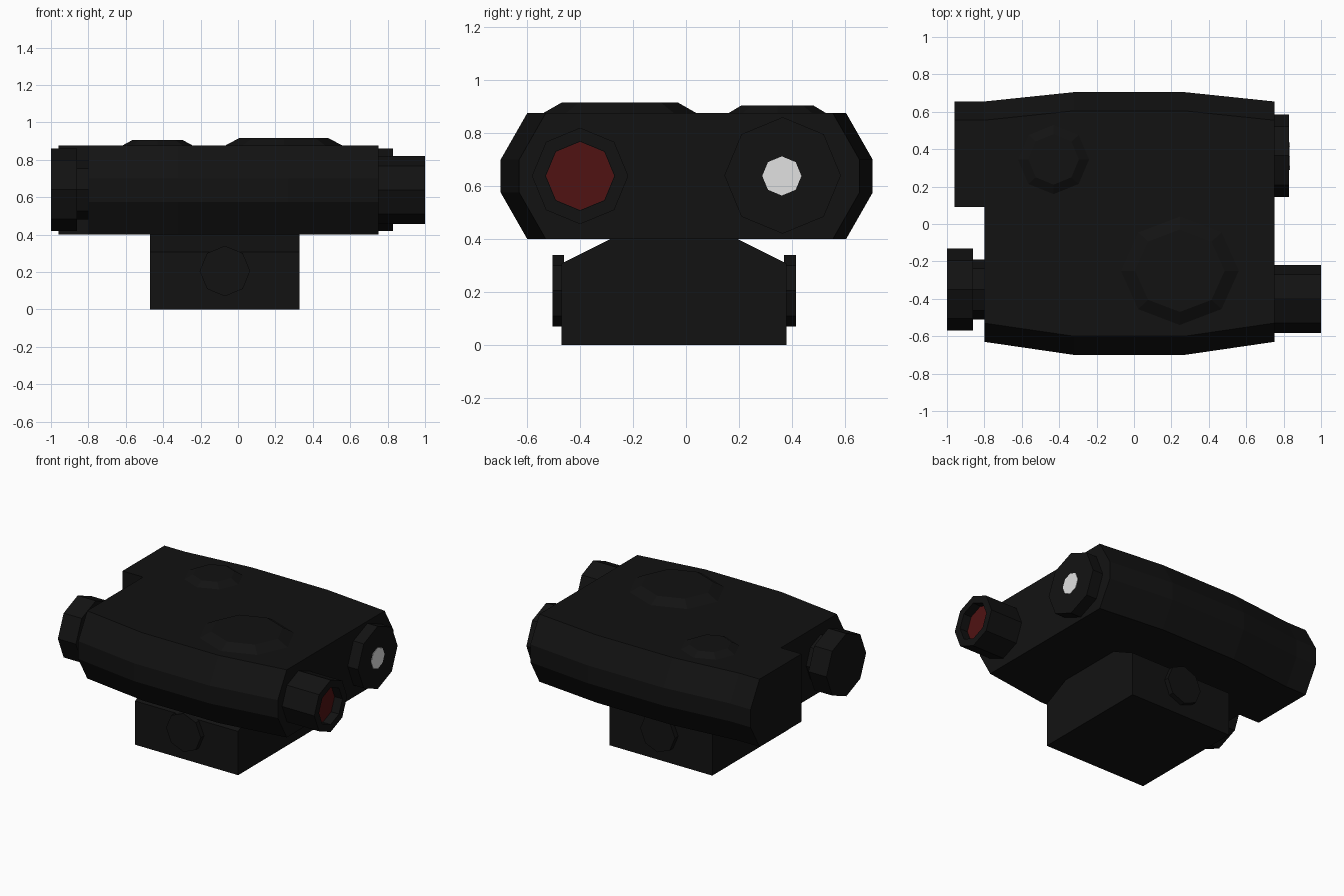
import bpy, bmesh, math
from mathutils import Vector

if "Cube" in bpy.data.objects:
    bpy.data.objects.remove(bpy.data.objects["Cube"])


def material(name, rgb):
    m = bpy.data.materials.new(name)
    m.use_nodes = True
    m.diffuse_color = (*rgb, 1)
    m.node_tree.nodes["Principled BSDF"].inputs["Base Color"].default_value = (*rgb, 1)
    return m


BLACK = material("matte_black", (0.006, 0.006, 0.006))
RED = material("dark_red_lens", (0.08, 0.006, 0.006))
WHITE = material("pale_lens", (0.75, 0.75, 0.75))


def loft(name, rings, mat=BLACK):
    """Skin a list of equally sized point rings and cap both ends."""
    bm = bmesh.new()
    loops = [[bm.verts.new(p) for p in ring] for ring in rings]
    n = len(loops[0])
    for a, b in zip(loops, loops[1:]):
        for i in range(n):
            j = (i + 1) % n
            bm.faces.new((a[i], a[j], b[j], b[i]))
    bm.faces.new(loops[0][::-1])
    bm.faces.new(loops[-1])
    bmesh.ops.recalc_face_normals(bm, faces=bm.faces)
    mesh = bpy.data.meshes.new(name)
    bm.to_mesh(mesh)
    bm.free()
    mesh.materials.append(mat)
    obj = bpy.data.objects.new(name, mesh)
    bpy.context.collection.objects.link(obj)
    return obj


def octagon(center, axis, r, r2=None):
    """Eight points around an axis, with corners on the other two axes."""
    pts = []
    for k in range(8):
        t = k * math.tau / 8
        u, v = r * math.cos(t), (r2 or r) * math.sin(t)
        off = {"x": (0, u, v), "y": (u, 0, v), "z": (u, v, 0)}[axis]
        pts.append(Vector(center) + Vector(off))
    return pts


def rod(name, y, z, r, x0, x1, mat=BLACK):
    return loft(name, [octagon((x, y, z), "x", r) for x in (x0, x1)], mat)


# Main housing: chamfered section, tapering towards both ends
Z_LOW, Z_HIGH, Z_A, Z_B, BEVEL = 0.40, 0.875, 0.575, 0.70, 0.10


def section(x, front, back):
    return [(x, front, Z_A), (x, front + BEVEL, Z_LOW), (x, back - BEVEL, Z_LOW),
            (x, back, Z_A), (x, back, Z_B), (x, back - BEVEL, Z_HIGH),
            (x, front + BEVEL, Z_HIGH), (x, front, Z_B)]


loft("housing", [section(-0.80, -0.63, 0.655), section(-0.32, -0.70, 0.705),
                 section(0.27, -0.70, 0.705), section(0.75, -0.63, 0.655)])

# Rear extension of the housing on the right end
loft("housing_extension", [
    [(x, 0.09, Z_LOW), (x, 0.555, Z_LOW), (x, 0.655, Z_A),
     (x, 0.655, Z_B), (x, 0.555, Z_HIGH), (x, 0.09, Z_HIGH)] for x in (-0.96, -0.80)])

# Mounting block with sloped shoulders
loft("mount_block", [
    [(x, -0.47, 0), (x, 0.38, 0), (x, 0.38, 0.307), (x, 0.19, 0.402),
     (x, -0.28, 0.402), (x, -0.47, 0.307)] for x in (-0.47, 0.33)])

# Clamp bolts on both sides of the mount
for name, y0, y1 in (("front_bolt", -0.505, -0.46), ("back_bolt", 0.37, 0.415)):
    loft(name, [octagon((-0.07, y, 0.205), "y", 0.135) for y in (y0, y1)])

# Raised buttons on the top
for name, c, base, top, h in (
        ("small_button", (-0.43, 0.345), (0.19, 0.185), (0.135, 0.135), 0.905),
        ("large_button", (0.245, -0.25), (0.315, 0.29), (0.24, 0.22), 0.915)):
    loft(name, [octagon((*c, 0.87), "z", *base), octagon((*c, Z_HIGH), "z", *base),
                octagon((*c, h), "z", *top)])

# Adjustment knob on the right end
rod("knob_neck", -0.35, 0.64, 0.16, -0.87, -0.79)
rod("knob", -0.35, 0.64, 0.22, -1.0, -0.86)

# Emitter tube with a recessed bore and red lens
EY, EZ = -0.40, 0.638
loft("emitter_tube", [octagon((x, EY, EZ), "x", r) for x, r in
                      ((0.74, 0.182), (1.0, 0.182), (1.0, 0.13), (0.935, 0.13))])
rod("red_lens", EY, EZ, 0.129, 0.934, 0.94, RED)

# Lamp bezel with a pale lens
rod("lamp_bezel", 0.365, 0.64, 0.22, 0.74, 0.83)
rod("pale_lens", 0.362, 0.638, 0.074, 0.828, 0.833, WHITE)
